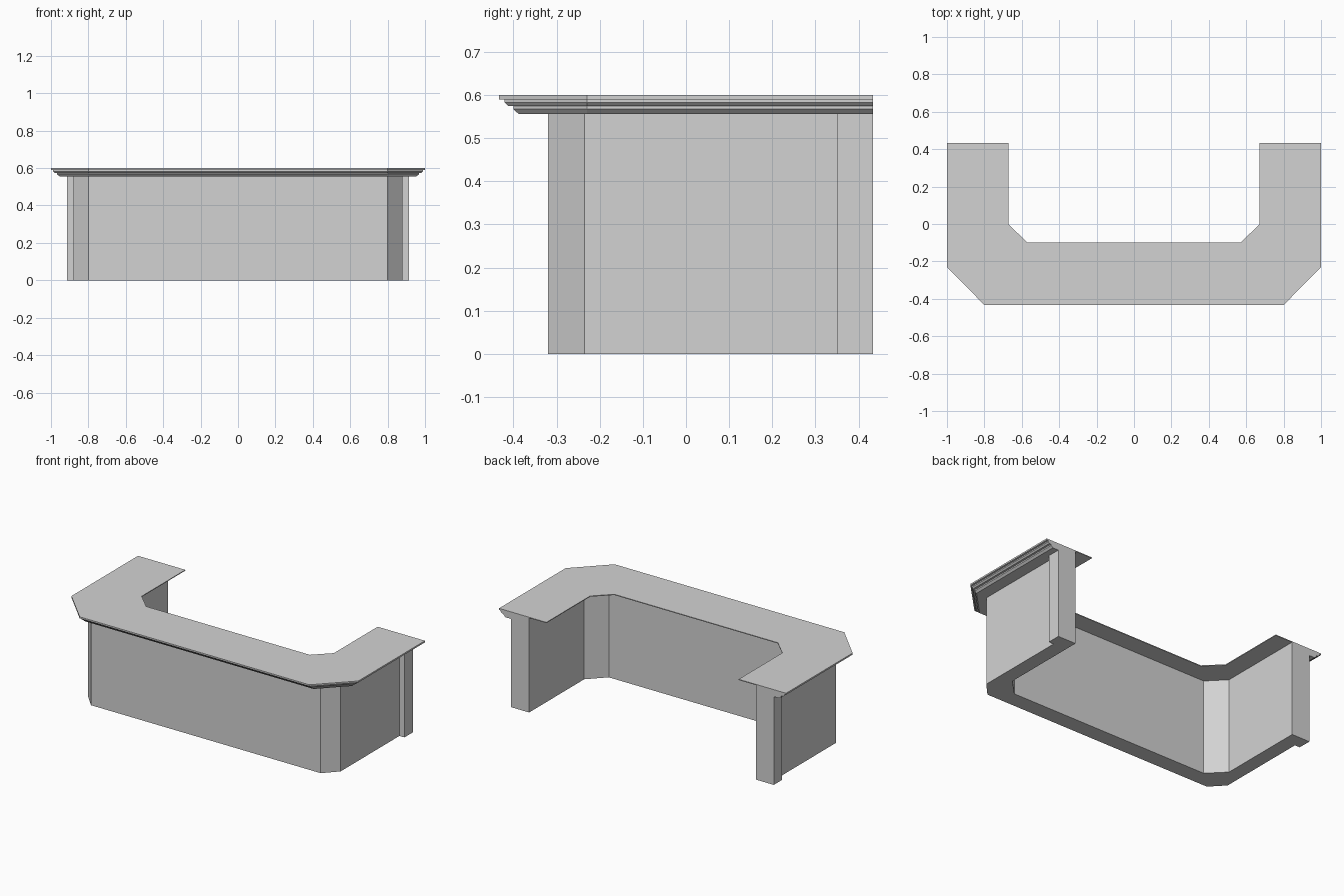
import bpy
import bmesh

cube = bpy.data.objects.get("Cube")
if cube:
    bpy.data.objects.remove(cube, do_unlink=True)

GREY = (0.65, 0.65, 0.65, 1.0)
mat = bpy.data.materials.new("light grey")
mat.use_nodes = True
mat.diffuse_color = GREY
mat.node_tree.nodes["Principled BSDF"].inputs["Base Color"].default_value = GREY

BACK = 0.433      # rear ends of both arms
TOP = 0.6
UNDER = 0.556     # underside of the counter


def finish(name, bm):
    bmesh.ops.recalc_face_normals(bm, faces=bm.faces)
    mesh = bpy.data.meshes.new(name)
    bm.to_mesh(mesh)
    bm.free()
    mesh.materials.append(mat)
    obj = bpy.data.objects.new(name, mesh)
    bpy.context.collection.objects.link(obj)
    return obj


def rail(arm, front, z, end):
    """U-shaped line with chamfered corners; arm and front are corner points."""
    half = [(arm[0], end), arm, front]
    pts = half + [(-x, y) for x, y in reversed(half)]
    return [(x, y, z) for x, y in pts]


def loft(name, rails):
    """Solid between rails that run round a closed cross-section."""
    bm = bmesh.new()
    rows = [[bm.verts.new(p) for p in r] for r in rails]
    for a, b in zip(rows, rows[1:] + rows[:1]):
        for i in range(len(a) - 1):
            bm.faces.new((a[i], a[i + 1], b[i + 1], b[i]))
    bm.faces.new([r[0] for r in rows])
    bm.faces.new([r[-1] for r in reversed(rows)])
    return finish(name, bm)


def prism(name, outline, z0, z1):
    bm = bmesh.new()
    face = bm.faces.new([bm.verts.new((x, y, z0)) for x, y in outline])
    new = bmesh.ops.extrude_face_region(bm, geom=[face])["geom"]
    verts = [v for v in new if isinstance(v, bmesh.types.BMVert)]
    bmesh.ops.translate(bm, vec=(0, 0, z1 - z0), verts=verts)
    return finish(name, bm)


# Inner line shared by the wall and the counter
INNER = ((0.79, -0.115), (0.69, -0.217))

# Wall with chamfered front corners
OUTER = ((0.88, -0.235), (0.80, -0.32))
loft("wall", [rail(*line, z, 0.36) for line, z in
              ((OUTER, 0), (OUTER, UNDER), (INNER, UNDER), (INNER, 0))])

# Counter with stepped moulding under its outer edge: (inset, height)
moulding = [(0.075, TOP), (0, TOP), (0, 0.59), (0.012, 0.59), (0.012, 0.583),
            (0.02, 0.575), (0.033, 0.575), (0.033, 0.567), (0.045, UNDER)]
rails = [rail((1 - d, -0.23), (0.8, d - BACK), z, BACK) for d, z in moulding]
rails += [rail(*INNER, z, BACK) for z in (UNDER, TOP)]
loft("counter", rails)

# End pillars and inner ledge plates, mirrored left and right
arm_edge, front_edge = (0.67, -0.002), (0.57, -0.1)
for side, s in (("left", 1), ("right", -1)):
    parts = {
        "end_pillar": ([(0.79, 0.35), (0.915, 0.35), (0.915, BACK), (0.79, BACK)],
                       0, UNDER),
        "arm_ledge": ([(0.67, BACK), (0.79, BACK), INNER[0], arm_edge],
                      TOP - 0.005, TOP),
        "corner_ledge": ([arm_edge, INNER[0], INNER[1], front_edge],
                         TOP - 0.005, TOP),
    }
    for name, (outline, z0, z1) in parts.items():
        prism(f"{side}_{name}", [(s * x, y) for x, y in outline], z0, z1)

# Ledge along the front
ends = [front_edge, INNER[1]]
prism("front_ledge", ends + [(-x, y) for x, y in reversed(ends)], TOP - 0.005, TOP)
